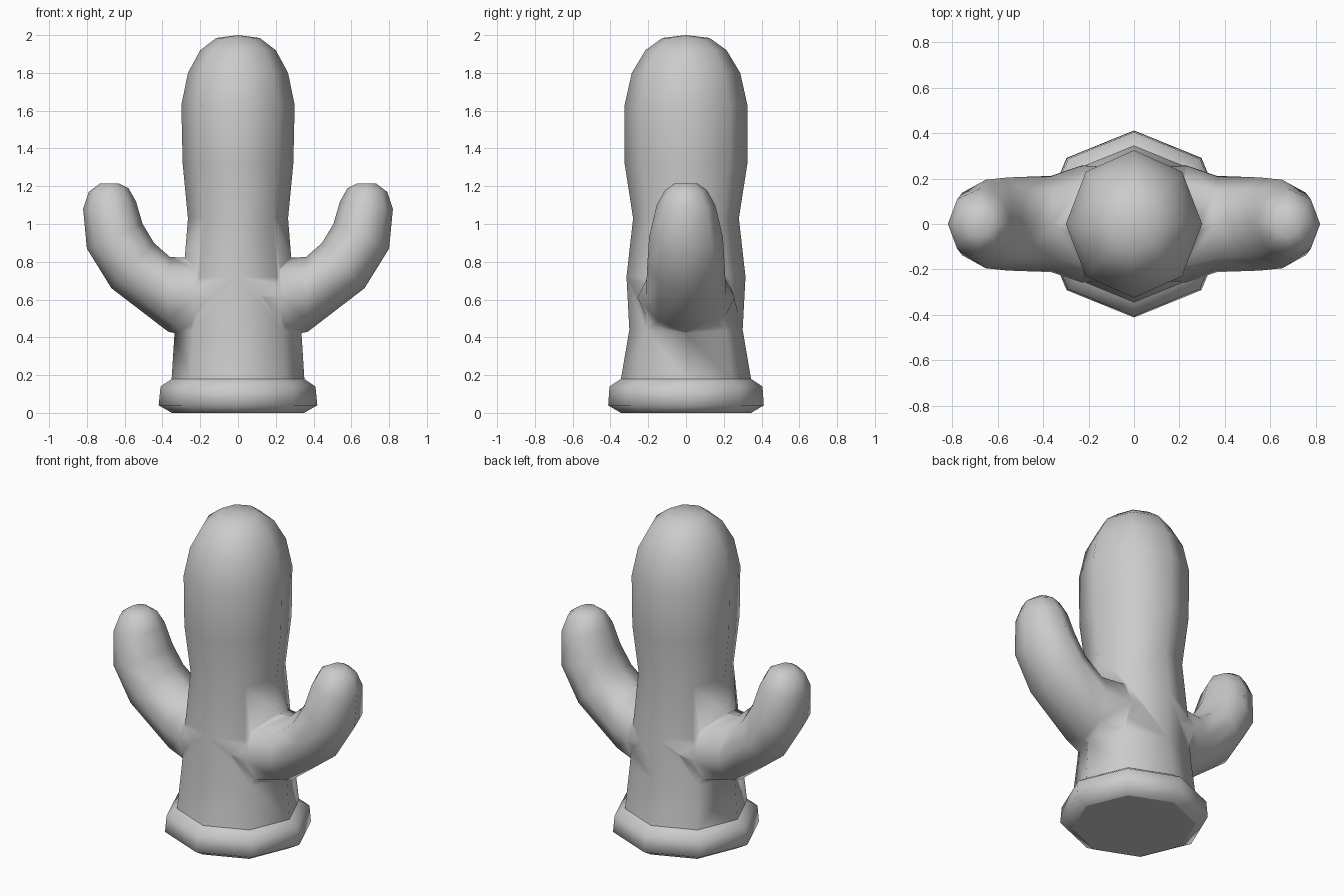
import bpy, bmesh, math

if "Cube" in bpy.data.objects:
    bpy.data.objects.remove(bpy.data.objects["Cube"])

SIDES = 8


def loft(name, rings, cap_start=True, cap_end=True):
    """Skin rings given as (centre, half axis vector in xz, half width in y)."""
    bm = bmesh.new()
    loops = []
    for (cx, cz), (ax, az), hy in rings:
        loop = []
        for i in range(SIDES):
            a = 2 * math.pi * i / SIDES
            c = math.cos(a)
            loop.append(bm.verts.new((cx + ax * c, hy * math.sin(a), cz + az * c)))
        loops.append(loop)
    for lo, hi in zip(loops, loops[1:]):
        for i in range(SIDES):
            j = (i + 1) % SIDES
            bm.faces.new((lo[i], lo[j], hi[j], hi[i]))
    if cap_start:
        bm.faces.new(loops[0])
    if cap_end:
        bmesh.ops.poke(bm, faces=[bm.faces.new(loops[-1])])
    bmesh.ops.recalc_face_normals(bm, faces=bm.faces)
    for f in bm.faces:
        f.smooth = True
    me = bpy.data.meshes.new(name)
    bm.to_mesh(me)
    bm.free()
    ob = bpy.data.objects.new(name, me)
    bpy.context.collection.objects.link(ob)
    return ob


# Trunk: height, half width in x, half width in y
trunk_profile = [
    (0.17, 0.352, 0.346), (0.44, 0.335, 0.30), (0.72, 0.29, 0.315),
    (1.03, 0.265, 0.28), (1.32, 0.293, 0.325), (1.63, 0.30, 0.325),
    (1.80, 0.265, 0.287), (1.92, 0.20, 0.215), (1.985, 0.115, 0.125)]
trunk = loft("cactus_body", [((0, z), (x, 0), y) for z, x, y in trunk_profile])
for v in trunk.data.vertices:          # lift the crown point
    if v.co.z > 1.98 and abs(v.co.x) + abs(v.co.y) < 0.01:
        v.co.z = 2.0

# Arms: lower/outer point, upper/inner point, half width in y
arm_profile = [
    ((0.10, 0.44), (0.08, 0.80), 0.25), ((0.24, 0.40), (0.22, 0.82), 0.258),
    ((0.37, 0.43), (0.36, 0.825), 0.212), ((0.67, 0.66), (0.445, 0.90), 0.205),
    ((0.80, 0.87), (0.505, 1.00), 0.195), ((0.82, 1.08), (0.54, 1.12), 0.155),
    ((0.79, 1.17), (0.58, 1.19), 0.11), ((0.73, 1.215), (0.63, 1.215), 0.06)]
for side in (1, -1):
    rings = [((side * (o[0] + n[0]) / 2, (o[1] + n[1]) / 2),
              (side * (o[0] - n[0]) / 2, (o[1] - n[1]) / 2), hy)
             for o, n, hy in arm_profile]
    arm = loft("arm_helper", rings)
    mod = trunk.modifiers.new("join_arm", 'BOOLEAN')
    mod.operation = 'UNION'
    mod.solver = 'EXACT'
    mod.object = arm
    bpy.context.view_layer.objects.active = trunk
    bpy.ops.object.modifier_apply(modifier=mod.name)
    bpy.data.objects.remove(arm)

# Remove the hidden trunk bottom and smooth everything
bm = bmesh.new()
bm.from_mesh(trunk.data)
hidden = [f for f in bm.faces if all(v.co.z < 0.18 for v in f.verts)]
bmesh.ops.delete(bm, geom=hidden, context='FACES')
bmesh.ops.remove_doubles(bm, verts=bm.verts, dist=0.002)
for f in bm.faces:
    f.smooth = True
bm.to_mesh(trunk.data)
bm.free()

# Base collar with closed underside
base_profile = [(0.0, 0.35, 0.345), (0.04, 0.42, 0.412),
                (0.14, 0.41, 0.405), (0.18, 0.35, 0.344)]
base = loft("base_collar", [((0, z), (x, 0), y) for z, x, y in base_profile],
            cap_end=False)
for p in base.data.polygons:
    if len(p.vertices) == SIDES:
        p.use_smooth = False
